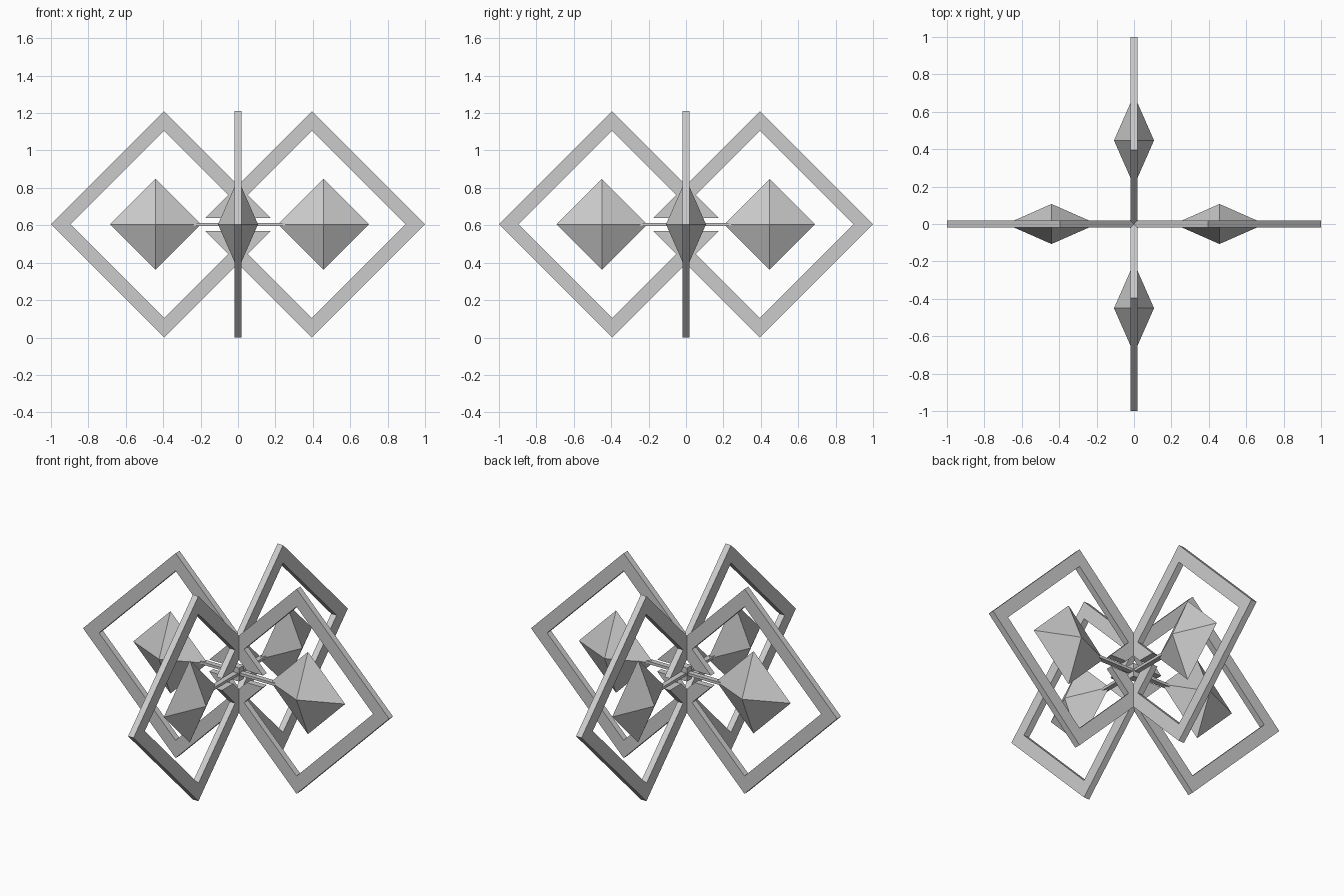
import bpy, bmesh, math
from mathutils import Matrix

if "Cube" in bpy.data.objects:
    bpy.data.objects.remove(bpy.data.objects["Cube"])

Z = 0.605      # mid height of the model
T = 0.018      # half thickness of a frame


def make(name, bm, matrix):
    bmesh.ops.recalc_face_normals(bm, faces=bm.faces)
    mesh = bpy.data.meshes.new(name)
    bm.to_mesh(mesh)
    bm.free()
    mesh.transform(matrix)
    obj = bpy.data.objects.new(name, mesh)
    bpy.context.collection.objects.link(obj)


# open diamond frame: outer and inner outline pairs, open at the hub
def frame(name, matrix):
    outer = [(-.175, .035), (.395, .605), (1, 0), (.395, -.605), (-.175, -.035)]
    inner = [(-.07, .035), (.395, .5), (.895, 0), (.395, -.5), (-.07, -.035)]
    bm = bmesh.new()
    rings = []
    for (a, b), (c, d) in zip(outer, inner):
        rings.append([bm.verts.new(p) for p in
                      ((a, -T, b), (c, -T, d), (c, T, d), (a, T, b))])
    for r, s in zip(rings, rings[1:]):
        for i in range(4):
            j = (i + 1) % 4
            bm.faces.new((r[i], r[j], s[j], s[i]))
    bm.faces.new(rings[0])
    bm.faces.new(rings[-1])
    make(name, bm, matrix)


# flattened eight-sided crystal
def gem(name, matrix, x, rx, ry, rz):
    bm = bmesh.new()
    ring = [bm.verts.new(p) for p in
            ((x + rx, 0, 0), (x, ry, 0), (x - rx, 0, 0), (x, -ry, 0))]
    for z in (rz, -rz):
        tip = bm.verts.new((x, 0, z))
        for i in range(4):
            bm.faces.new((ring[i], ring[(i + 1) % 4], tip))
    make(name, bm, matrix)


def box(name, matrix, centre, size):
    bm = bmesh.new()
    bmesh.ops.create_cube(bm, size=1, matrix=Matrix.Translation(centre)
                          @ Matrix.Diagonal((*size, 1)))
    make(name, bm, matrix)


# four arms around the hub
lift = Matrix.Translation((0, 0, Z))
for i, x in enumerate((.457, .447, .441, .45)):
    m = lift @ Matrix.Rotation(i * math.pi / 2, 4, 'Z')
    frame(f"diamond_frame_{i + 1}", m)
    gem(f"crystal_{i + 1}", m, x, .243, .107, .243)
    box(f"crystal_rod_{i + 1}", m, (.13, 0, 0), (.26, .03, .016))

# small centre hub
box("hub", lift, (0, 0, 0), (.045, .045, .08))
